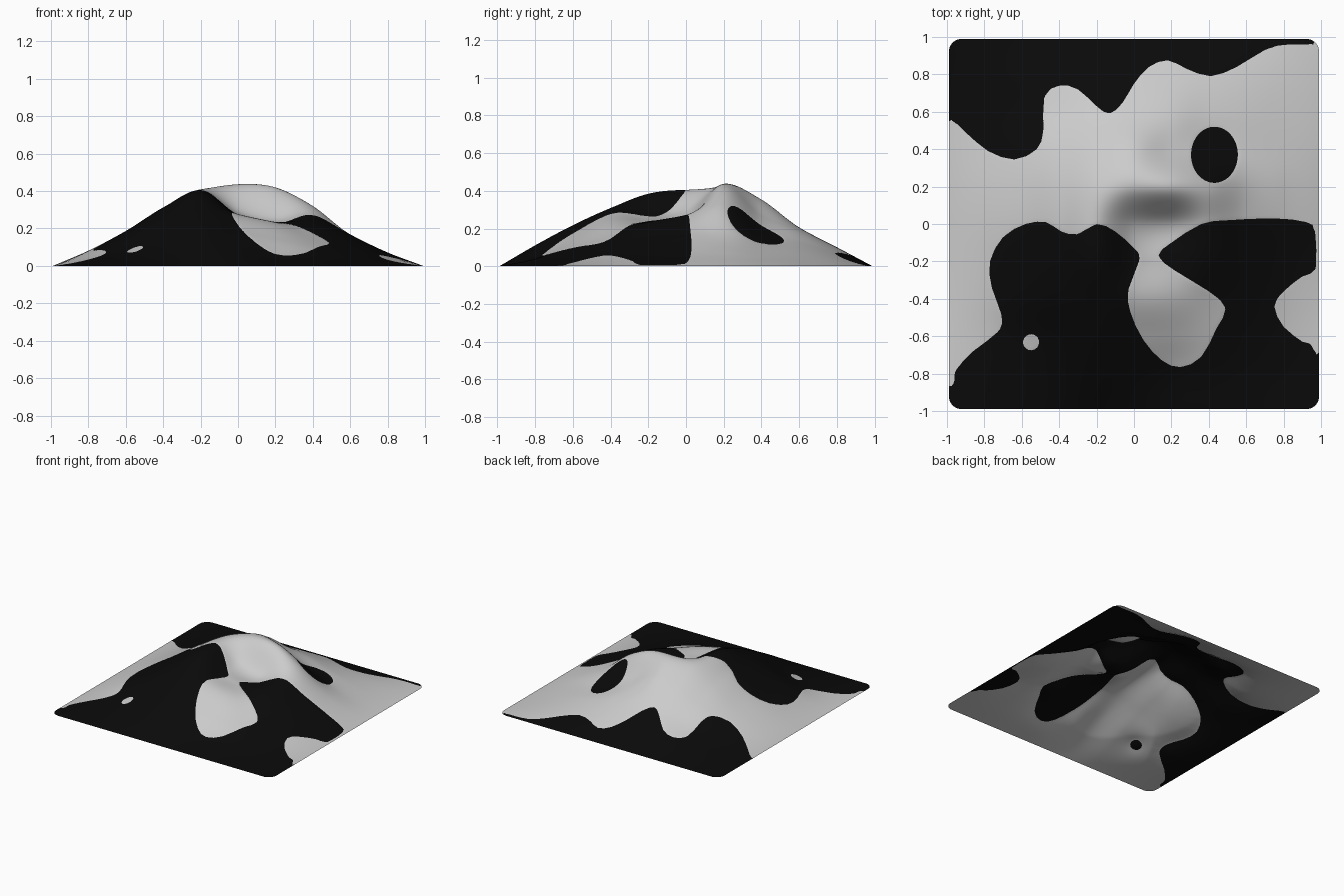
import bpy, math

if "Cube" in bpy.data.objects:
    bpy.data.objects.remove(bpy.data.objects["Cube"])

N = 130            # grid divisions per sheet
HALF = 0.99        # half width of the sheets

# Coarse hill heights, spacing 0.2: rows run y = 0.8 .. -0.8, columns x = -0.8 .. 0.8
HILL = [
    [.020, .045, .070, .095, .105, .095, .070, .045, .020],
    [.035, .080, .130, .185, .210, .190, .130, .080, .035],
    [.055, .130, .220, .310, .355, .270, .180, .110, .050],
    [.075, .170, .290, .400, .435, .420, .320, .165, .070],
    [.085, .190, .315, .405, .290, .245, .270, .170, .075],
    [.080, .180, .295, .385, .275, .235, .230, .150, .065],
    [.065, .150, .245, .310, .270, .225, .165, .110, .050],
    [.040, .085, .155, .220, .185, .145, .105, .065, .030],
    [.020, .040, .075, .115, .090, .050, .040, .025, .012],
]

# Outlines of the zones where the dark sheet lies on top
NORTH = [(-1.1, .57), (-.98, .56), (-.9, .49), (-.78, .39), (-.64, .345), (-.52, .4),
         (-.485, .5), (-.48, .68), (-.4, .74), (-.3, .72), (-.2, .63), (-.13, .59),
         (-.06, .65), (0, .75), (.08, .84), (.18, .875), (.28, .83), (.41, .79),
         (.55, .84), (.7, .93), (.83, .96), (1.1, .97), (1.1, 1.1), (-1.1, 1.1)]
SOUTH = [(-.97, -1.1), (-.96, -.85), (-.95, -.78), (-.86, -.68), (-.72, -.57), (-.71, -.48),
         (-.76, -.34), (-.77, -.2), (-.7, -.07), (-.58, 0), (-.47, .01), (-.39, -.04),
         (-.3, -.055), (-.2, 0), (-.1, -.04), (0, -.13), (.03, -.19), (-.03, -.35),
         (-.02, -.47), (.05, -.62), (.15, -.73), (.25, -.765), (.36, -.71), (.44, -.56),
         (.49, -.45), (.4, -.36), (.22, -.25), (.13, -.17), (.2, -.1), (.36, 0),
         (.5, .02), (.75, .03), (.92, .01), (.965, -.04), (.97, -.24), (.9, -.28),
         (.8, -.36), (.75, -.44), (.8, -.55), (.9, -.63), (.97, -.69), (.975, -1.1)]


def spline(a, b, c, d, t):
    return b + .5 * t * (c - a + t * (2*a - 5*b + 4*c - d + t * (3*(b - c) + d - a)))


def cell(i, j):
    """Control height; zero on the rim, mirrored negative outside it."""
    sign = 1
    if i < 0 or i > 10:
        i, sign = (-i if i < 0 else 20 - i), -sign
    if j < 0 or j > 10:
        j, sign = (-j if j < 0 else 20 - j), -sign
    if i in (0, 10) or j in (0, 10):
        return 0
    return sign * HILL[9 - j][i - 1]


def hill(u, v):
    """Smooth height at u, v in -1..1."""
    fu, fv = (u + 1) * 5, (v + 1) * 5
    i, j = min(int(fu), 9), min(int(fv), 9)
    cols = [spline(*[cell(i + a, j + b) for a in (-1, 0, 1, 2)], fu - i)
            for b in (-1, 0, 1, 2)]
    return max(0, spline(*cols, fv - j))


def smooth_outline(pts):
    out, n = [], len(pts)
    for k in range(n):
        q = [pts[(k + o) % n] for o in (-1, 0, 1, 2)]
        for t in (0, .5):
            out.append(tuple(spline(*[p[ax] for p in q], t) for ax in (0, 1)))
    return list(zip(out, out[1:] + out[:1]))


def signed_distance(segs, x, y):
    """Positive inside the outline."""
    best, inside = 9, False
    for (ax, ay), (bx, by) in segs:
        dx, dy = bx - ax, by - ay
        t = ((x - ax) * dx + (y - ay) * dy) / (dx * dx + dy * dy + 1e-12)
        t = 0 if t < 0 else 1 if t > 1 else t
        ex, ey = x - ax - t * dx, y - ay - t * dy
        best = min(best, ex * ex + ey * ey)
        if (ay > y) != (by > y) and x < ax + (y - ay) * dx / dy:
            inside = not inside
    return math.sqrt(best) * (1 if inside else -1)


north, south = smooth_outline(NORTH), smooth_outline(SOUTH)


def dark_zone(x, y):
    """Positive where the dark sheet is on top."""
    egg = .135 * (1 - math.hypot((x - .43) / .125, (y - .37) / .15))
    d = max(signed_distance(north, x, y), signed_distance(south, x, y), egg)
    return min(d, math.hypot(x + .55, y + .632) - .043)


def round_corner(x, y, r=.07):
    """Pull the square's corners in to an arc."""
    a, b = abs(x) - (HALF - r), abs(y) - (HALF - r)
    if a > 0 and b > 0:
        f = max(a, b) / math.hypot(a, b)
        x = math.copysign(HALF - r + a * f, x)
        y = math.copysign(HALF - r + b * f, y)
    return x, y


# Shared grid of points with the gap between the two sheets
samples = []
for j in range(N + 1):
    for i in range(N + 1):
        u, v = 2 * i / N - 1, 2 * j / N - 1
        x, y = round_corner(u * HALF, v * HALF)
        h = hill(u, v)
        gap = min(.04, .3 * h) * math.tanh(dark_zone(x, y) / .12)
        samples.append((x, y, h, gap))
faces = [(k, k + 1, k + N + 2, k + N + 1)
         for j in range(N) for k in range(j * (N + 1), j * (N + 1) + N)]


def make_sheet(name, side):
    verts = [(x, y, h - max(0, side * g)) for x, y, h, g in samples]
    mesh = bpy.data.meshes.new(name)
    mesh.from_pydata(verts, [], faces)
    mesh.polygons.foreach_set("use_smooth", [True] * len(faces))
    obj = bpy.data.objects.new(name, mesh)
    bpy.context.collection.objects.link(obj)
    return obj


# Grey hill sheet and the dark sheet weaving through it
make_sheet("grey_hill_sheet", 1)
dark = make_sheet("dark_hill_sheet", -1)
black = bpy.data.materials.new("black")
black.diffuse_color = (.003, .003, .003, 1)
black.use_nodes = True
black.node_tree.nodes["Principled BSDF"].inputs["Base Color"].default_value = black.diffuse_color
dark.data.materials.append(black)
